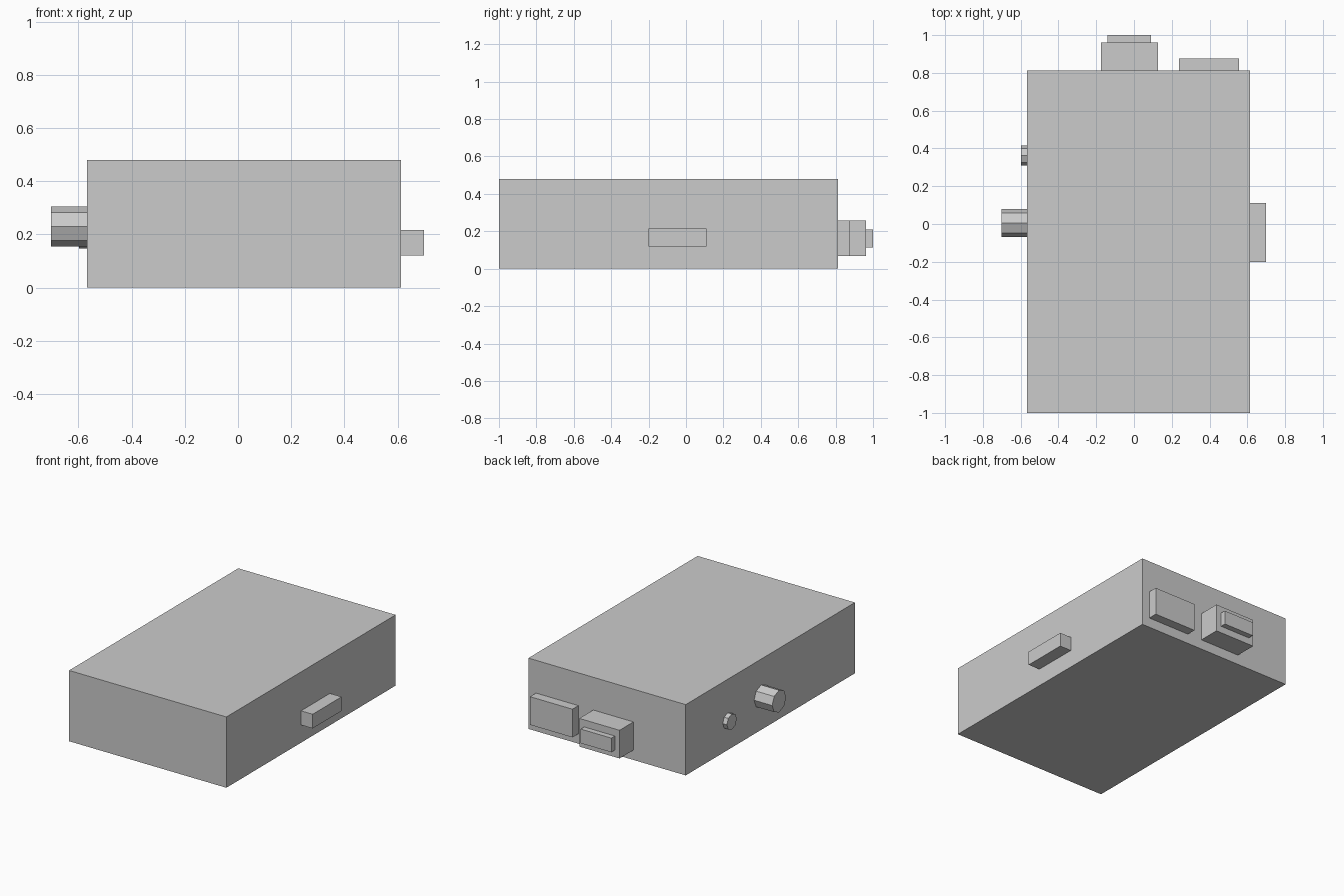
import bpy
import math

default_cube = bpy.data.objects.get("Cube")
if default_cube:
    bpy.data.objects.remove(default_cube, do_unlink=True)

# One neutral grey for the whole device
grey = bpy.data.materials.new("plain grey")
grey.use_nodes = True
colour = (0.6, 0.6, 0.6, 1)
grey.diffuse_color = colour
grey.node_tree.nodes["Principled BSDF"].inputs["Base Color"].default_value = colour


def finish(name):
    obj = bpy.context.object
    obj.name = obj.data.name = name
    obj.data.materials.append(grey)
    return obj


def box(name, x, y, z):
    """Box spanning the given (low, high) range on each axis."""
    spans = (x, y, z)
    bpy.ops.mesh.primitive_cube_add(size=1, location=[(a + b) / 2 for a, b in spans])
    obj = finish(name)
    for v in obj.data.vertices:
        v.co = [c * (b - a) for c, (a, b) in zip(v.co, spans)]
    return obj


def side_peg(name, x, y, z, radius):
    """Eight-sided peg lying along x, with a corner pointing straight up."""
    bpy.ops.mesh.primitive_cylinder_add(
        vertices=8, radius=radius, depth=x[1] - x[0],
        location=(sum(x) / 2, y, z), rotation=(0, math.pi / 2, 0))
    return finish(name)


LEFT, RIGHT, BACK = 0.613, -0.567, 0.813

# Main case
box("case", (RIGHT, LEFT), (-1, BACK), (0, 0.48))

# Back connectors
box("back_socket", (-0.175, 0.127), (BACK, 0.962), (0.067, 0.258))
box("back_socket_tip", (-0.14, 0.09), (0.962, 1), (0.114, 0.21))
box("back_plate", (0.238, 0.556), (BACK, 0.877), (0.067, 0.258))

# Side switch
box("side_switch", (LEFT, 0.7), (-0.2, 0.11), (0.12, 0.216))

# Side pegs
side_peg("large_knob", (-0.702, RIGHT), 0.005, 0.23, 0.075)
side_peg("small_button", (-0.598, RIGHT), 0.363, 0.2, 0.053)
